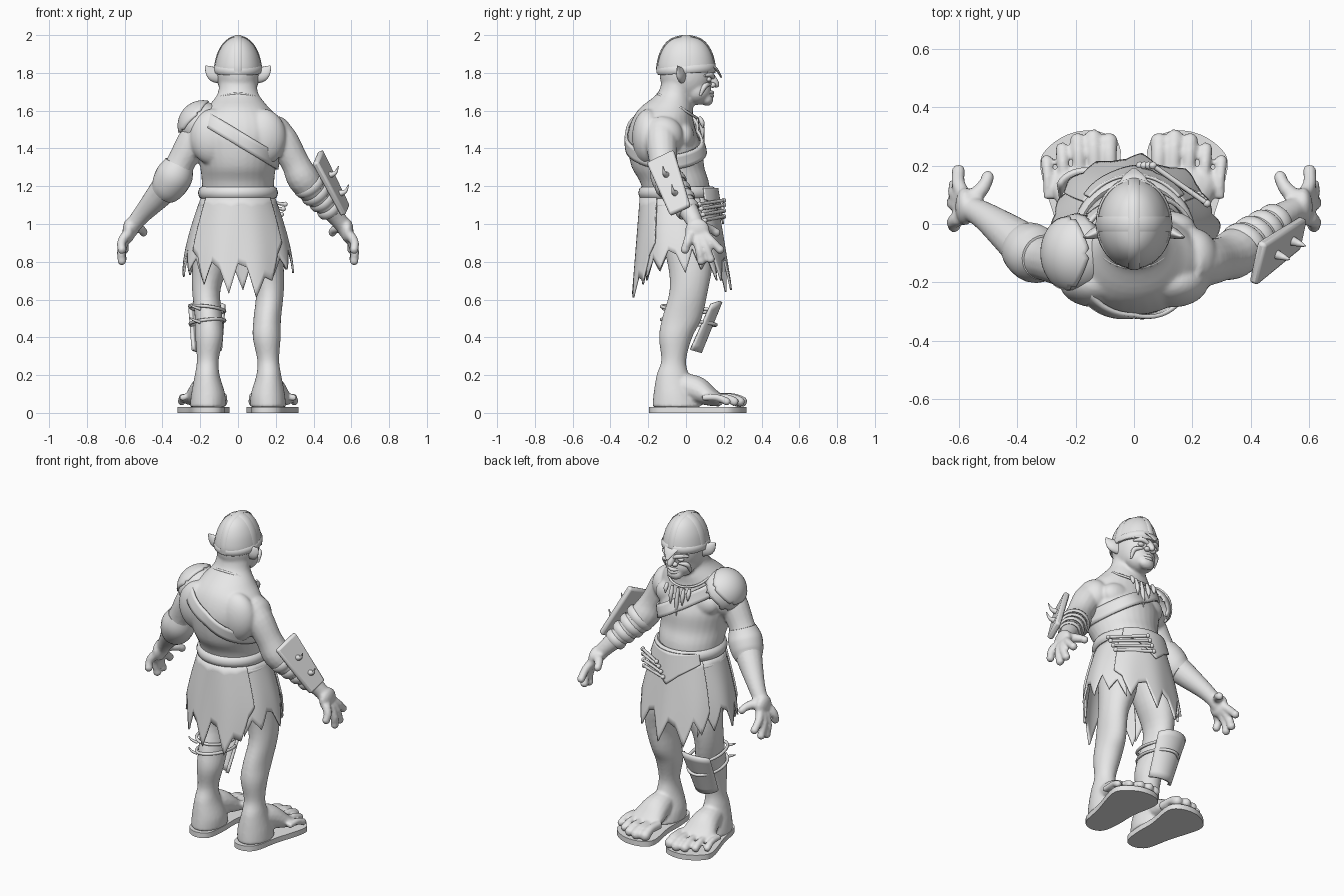
import bpy, bmesh, math
from mathutils import Vector, Matrix

cube = bpy.data.objects.get("Cube")
if cube:
    bpy.data.objects.remove(cube)

grey = bpy.data.materials.new("plain_grey")
grey.use_nodes = True
grey.diffuse_color = (.8, .8, .8, 1)
grey.node_tree.nodes["Principled BSDF"].inputs["Base Color"].default_value = (.8, .8, .8, 1)
X, Y, Z = Vector((1, 0, 0)), Vector((0, 1, 0)), Vector((0, 0, 1))


def finish(name, bm, thickness=0, voxel=0, bevel=0, angle=50):
    """Turn a bmesh into a smooth-shaded object."""
    bmesh.ops.recalc_face_normals(bm, faces=bm.faces)
    mesh = bpy.data.meshes.new(name)
    bm.to_mesh(mesh)
    bm.free()
    mesh.materials.append(grey)
    mesh.polygons.foreach_set("use_smooth", [True] * len(mesh.polygons))
    mesh.set_sharp_from_angle(angle=math.radians(angle))
    ob = bpy.data.objects.new(name, mesh)
    bpy.context.scene.collection.objects.link(ob)
    if thickness:
        mod = ob.modifiers.new("thickness", "SOLIDIFY")
        mod.thickness, mod.offset = thickness, 0
    if bevel:
        mod = ob.modifiers.new("bevel", "BEVEL")
        mod.width, mod.segments = bevel, 2
    if voxel:
        mod = ob.modifiers.new("merge", "REMESH")
        mod.mode, mod.voxel_size, mod.use_smooth_shade = "VOXEL", voxel, True
        mod = ob.modifiers.new("soften", "SMOOTH")
        mod.factor, mod.iterations = .5, 4
    return ob


def resample(rows, steps=4, closed=False):
    """Smooth interpolation through rows of numbers."""
    n, out = len(rows), []
    pick = (lambda i: rows[i % n]) if closed else (lambda i: rows[min(max(i, 0), n - 1)])
    for i in range(n if closed else n - 1):
        for k in range(steps):
            t = k / steps
            out.append([b + t / 2 * (c - a + t * (2 * a - 5 * b + 4 * c - d + t * (3 * (b - c) + d - a)))
                        for a, b, c, d in zip(pick(i - 1), pick(i), pick(i + 1), pick(i + 2))])
    return out if closed else out + [list(rows[-1])]


def sweep(bm, rows, ref=None, level=False, closed=False, side=1, n=16, steps=4):
    """Skin elliptical rings (x, y, z, radius, [radius along ref]) along a path."""
    rows = rows if closed else resample(rows, steps)
    pts = [Vector((side * r[0], r[1], r[2])) for r in rows]
    chord = pts[-1] - pts[0]
    if ref is None:
        ref = min((X, Y, Z), key=lambda a: abs(a.dot(chord)))
    rings, m = [], len(pts)
    for i, (p, r) in enumerate(zip(pts, rows)):
        u, v = X, Y
        if not level:
            t = pts[(i + 1) % m] - pts[i - 1] if closed else pts[min(i + 1, m - 1)] - pts[max(i - 1, 0)]
            u = t.cross(ref).normalized()
            v = u.cross(t).normalized()
        turn = [math.tau * k / n for k in range(n)]
        rings.append([bm.verts.new(p + u * math.cos(a) * r[3] + v * math.sin(a) * r[-1]) for a in turn])
    for i in range(m if closed else m - 1):
        a, b = rings[i], rings[(i + 1) % m]
        for k in range(n):
            bm.faces.new((a[k - 1], a[k], b[k], b[k - 1]))
    if not closed:
        bm.faces.new(rings[0])
        bm.faces.new(rings[-1])


def loop(bm, centre, rx, ry, thick, height, axis=Z):
    """Closed band or cord around an axis."""
    axis = Vector(axis).normalized()
    e1 = (X - axis * axis.x).normalized()
    e2 = axis.cross(e1)
    rows = []
    for k in range(40):
        a = math.tau * k / 40
        rows.append([*(Vector(centre) + e1 * rx * math.cos(a) + e2 * ry * math.sin(a)), thick, height])
    sweep(bm, rows, ref=axis, closed=True, n=8)


def ball(bm, centre, size, turn=Matrix()):
    m = Matrix.Translation(centre) @ turn.to_4x4() @ Matrix.Diagonal((*size, 1))
    return bmesh.ops.create_icosphere(bm, subdivisions=4, radius=1, matrix=m)["verts"]


def sheet(name, fn, nu, nv, thickness, closed=False):
    """Thin cloth or hide from a function of u and v."""
    bm = bmesh.new()
    grid = [[bm.verts.new(fn(i / nu, j / nv)) for j in range(nv + 1)] for i in range(nu if closed else nu + 1)]
    for i in range(nu):
        a, b = grid[i], grid[(i + 1) % len(grid)]
        for j in range(nv):
            bm.faces.new((a[j], b[j], b[j + 1], a[j + 1]))
    return finish(name, bm, thickness)


# Body: torso, head, limbs, hands and feet merged into one skin
torso = [(0, -.04, 1.02, .18, .17), (0, -.055, 1.2, .19, .18), (0, -.095, 1.3, .2, .192),
         (0, -.11, 1.4, .222, .198), (0, -.125, 1.48, .235, .183), (0, -.122, 1.56, .215, .16),
         (0, -.1, 1.62, .16, .138), (0, -.06, 1.69, .108, .092), (0, -.03, 1.76, .1, .098)]
arm = [(.17, -.13, 1.51, .085), (.235, -.13, 1.44, .085), (.3, -.12, 1.33, .075), (.345, -.1, 1.24, .085),
       (.42, -.04, 1.15, .07), (.5, .02, 1.06, .051), (.55, .05, 1, .043), (.575, .065, .96, .042)]
leg = [(.1, -.02, 1, .11, .14), (.14, .02, .8, .1, .12), (.168, .015, .65, .075, .102),
       (.155, -.022, .5, .073, .105), (.152, -.055, .4, .074, .088), (.16, -.065, .28, .058, .066),
       (.163, -.07, .2, .066, .086), (.158, -.06, .1, .09, .112), (.16, -.05, .03, .095, .128)]
foot = [(.165, -.06, .155, .06, .06), (.17, .05, .125, .085, .072), (.178, .13, .085, .105, .05),
        (.185, .19, .06, .115, .028)]
fingers = [((.575, .09, .955), (.6, .18, .865)), ((.59, .085, .93), (.612, .13, .815)),
           ((.595, .06, .92), (.615, .08, .805)), ((.595, .02, .94), (.615, -.005, .865))]
bm = bmesh.new()
sweep(bm, torso, level=True, n=32)
for s in (1, -1):
    sweep(bm, arm, side=s)
    ball(bm, (s * .205, -.12, 1.465), (.085, .105, .105))
    ball(bm, (s * .11, -.01, 1.46), (.1, .055, .075))
    ball(bm, (s * .13, -.2, 1.46), (.125, .085, .15))
    ball(bm, (s * .578, .06, .965), (.033, .065, .065))
    sweep(bm, leg, level=True, side=s, n=24)
    sweep(bm, foot, ref=Z, side=s)
    for a, b in fingers:
        mid = (Vector(a) + Vector(b)) / 2 + X * .012
        sweep(bm, [(*a, .027), (*mid, .024), (*b, .022)], side=s, n=10)
        ball(bm, (s * b[0], *b[1:]), (.024, .024, .024))
    sweep(bm, [(.56, .08, .985, .03), (.52, .12, .975, .026), (.5, .155, .96, .021)], side=s, n=10)
    ball(bm, (s * .5, .16, .955), (.023, .023, .023))
    for k, tip in enumerate((.28, .295, .285, .255, .215)):
        x, r = .08 + .053 * k, .032 - .0025 * k
        sweep(bm, [(x, tip - .13, .08, r * .8), (x + .004, tip - .05, .082, r * .8), (x + .006, tip, .06, r)], side=s)
        ball(bm, (s * (x + .006), tip, .06), (r, r, r))
ball(bm, (0, 0, 1.8), (.115, .14, .16))
ball(bm, (0, .055, 1.705), (.09, .08, .075))
ball(bm, (0, .11, 1.66), (.05, .035, .035))
finish("body", bm, voxel=.009)

# Face: nose, brows, eyes, lips and pointed ears
bm = bmesh.new()
sweep(bm, [(0, .12, 1.8, .018), (0, .145, 1.76, .022), (0, .162, 1.735, .016), (0, .168, 1.725, .006)])
for s in (1, -1):
    ball(bm, (s * .022, .142, 1.735), (.018, .016, .014))
    ball(bm, (s * .048, .12, 1.765), (.02, .015, .013))
    sweep(bm, [(.015, .142, 1.775, .01), (.05, .133, 1.79, .014), (.09, .1, 1.785, .006)], side=s)
    sweep(bm, [(.04, .13, 1.74, .006), (.08, .1, 1.73, .014), (.085, .075, 1.68, .006)], side=s)
for z in (1.678, 1.695):
    sweep(bm, [(-.06, .095, z + .01, .005), (0, .138, z, .011), (.06, .095, z + .01, .005)])
finish("face_features", bm)
bm = bmesh.new()
for s in (1, -1):
    sweep(bm, [(.095, -.02, 1.785, .025, .042), (.13, -.03, 1.795, .02, .04), (.155, -.04, 1.817, .01, .024),
               (.172, -.045, 1.838, .002, .003)], ref=Z, side=s)
finish("ears", bm)

# Helmet with rim, crossed bands and peaked nose guard
bm = bmesh.new()
dome = [(0, 0, 1.8, .125, .15), (0, 0, 1.84, .122, .151), (0, 0, 1.9, .107, .136),
        (0, 0, 1.95, .08, .108), (0, 0, 1.98, .047, .07), (0, 0, 1.994, .012, .018)]
sweep(bm, dome, level=True, n=40)
loop(bm, (0, .002, 1.818), .124, .149, .007, .02, axis=(0, -.07, 1))
over = dome + [(r[0], r[1], r[2], -r[3], -r[4]) for r in dome[::-1]]
sweep(bm, [(0, r[4], r[2], .006, .02) for r in over], ref=X, n=8)
sweep(bm, [(r[3], 0, r[2], .004, .025) for r in over], ref=Y, n=8)
sweep(bm, [(0, .12, 1.845, .01, .055), (0, .16, 1.82, .008, .04), (0, .188, 1.775, .004, .008)], ref=X)
finish("helmet", bm)

# Sandal soles
outline = [(.09, -.165), (.16, -.195), (.23, -.15), (.265, 0), (.32, .19), (.29, .265),
           (.2, .315), (.1, .31), (.045, .25), (.07, .08), (.07, -.05)]
bm = bmesh.new()
for s in (1, -1):
    face = bm.faces.new([bm.verts.new((s * x, y, 0)) for x, y in resample(outline, closed=True)])
    top = bmesh.ops.extrude_face_region(bm, geom=[face])["geom"]
    bmesh.ops.translate(bm, vec=Z * .032, verts=[v for v in top if isinstance(v, bmesh.types.BMVert)])
finish("sandal_soles", bm)

# Torn skirt panels and belt
def skirt_panel(name, facing, half, bottoms, lift, top=1.14):
    def point(u, v):
        f = u * (len(bottoms) - 1)
        i = min(int(f), len(bottoms) - 2)
        low = bottoms[i] + (bottoms[i + 1] - bottoms[i]) * (f - i)
        z = top + (low - top) * v
        k = (1.14 - z) / .45
        a = math.radians(facing + half * (2 * u - 1))
        flare = lift + .004 * k * math.sin(9 * a)
        wide = .1 * math.sin(min(k, 1) * math.pi / 2)
        return ((.192 + wide + flare) * math.cos(a),
                -.04 + .015 * k + (.188 + .055 * k + flare) * math.sin(a), z)
    sheet(name, point, 8 * (len(bottoms) - 1), 10, .01)


skirt_panel("skirt_back", -90, 55, (.86, .82, .68, .8, .76, .63, .79, .77, .61, .72, .7, .84, .9), .012)
skirt_panel("skirt_front", 90, 55, (.88, .84, .7, .8, .82, .65, .78, .75, .64, .8, .72, .85), .012)
skirt_panel("skirt_side_a", 0, 50, (.72, .82, .76, .86, .84, .74, .87, .76, .82, .7), 0)
skirt_panel("skirt_side_b", 180, 50, (.7, .83, .73, .86, .83, .72, .85, .75, .82, .7), 0)
skirt_panel("belt_cloth", 90, 50, (1.13, 1.11, 1.07, 1, 1.06, 1.1, 1.13), .026, 1.19)
bm = bmesh.new()
loop(bm, (0, -.045, 1.165), .19, .186, .022, .034)
loop(bm, (0, -.04, 1.1), .203, .201, .008, .012)
finish("belt", bm)

# Bone sticks tucked at the belt
bm = bmesh.new()
for k, z in enumerate((1.04, 1.07, 1.1, 1.125)):
    a, b = Vector((.02 + .015 * k, .2, z)), Vector((.22 + .01 * k, .1 - .01 * k, z - .02))
    sweep(bm, [(*a, .009), (*b, .009)], n=8)
    for p in (a, b):
        ball(bm, p, (.013, .013, .013))
finish("belt_sticks", bm)

# Diagonal strap following the torso
def strap_point(u, v):
    a, rows, x = math.tau * u, resample(torso), 0
    for _ in range(6):
        z = 1.455 - .6 * x + .085 * (v - .5)
        r = min(rows, key=lambda q: abs(q[2] - z))
        i = max(1, rows.index(r))
        lo, hi = (rows[i - 1], rows[i]) if r[2] > z else (rows[i], rows[min(i + 1, len(rows) - 1)])
        t = (z - lo[2]) / max(hi[2] - lo[2], .001)
        _, cy, _, rx, ry = [p + (q - p) * t for p, q in zip(lo, hi)]
        x = (rx + .008) * math.cos(a)
    bulge = (.03 if math.sin(a) > 0 else .015) * abs(math.sin(a) * math.sin(2 * a))
    return (x, cy + (ry + .006 + bulge) * math.sin(a), z)


sheet("chest_strap", strap_point, 64, 4, .014, closed=True)

# Layered shoulder pad
for name, cut, size in (("shoulder_pad", 0, 1), ("shoulder_pad_top", .5, 1.07)):
    bm = bmesh.new()
    turn = Matrix.Rotation(math.radians(-48), 3, "Y")
    centre = Vector((-.185, -.1, 1.52))
    verts = ball(bm, centre, (.12 * size, .13 * size, .12 * size), turn)
    low = [v for v in verts if (turn.inverted() @ (v.co - centre)).z < cut * .12]
    bmesh.ops.delete(bm, geom=low, context="VERTS")
    finish(name, bm, .014)

# Necklace cord with teeth
bm = bmesh.new()
loop(bm, (0, -.045, 1.625), .135, .122, .007, .007, axis=(0, .13, .21))
for x, drop in ((-.075, .07), (-.035, .1), (.005, .17), (.045, .11), (.08, .06)):
    z = 1.555 + 2 * x * x
    sweep(bm, [(x, .07, z, .008), (x, .085, z - drop / 2, .013), (x, .09, z - drop, .002)], n=8)
finish("tooth_necklace", bm)

# Forearm wraps and the elbow cuff on the other arm
bm = bmesh.new()
for x, y, z, r in ((.375, -.08, 1.21, .08), (.41, -.05, 1.165, .073), (.445, -.022, 1.125, .065), (.48, .005, 1.08, .057)):
    loop(bm, (x, y, z), r, r, .009, .024, axis=(.45, .4, -.6))
finish("forearm_wraps", bm)
bm = bmesh.new()
sweep(bm, [(-.31, -.115, 1.32, .078), (-.335, -.105, 1.26, .098), (-.37, -.08, 1.2, .092), (-.395, -.06, 1.17, .076)], n=24)
finish("elbow_cuff", bm)

# Spiked arm plate
along = Vector((.43, .31, -.84)).normalized()
out = Vector((.85, -.35, .35))
out = (out - along * out.dot(along)).normalized()
across = out.cross(along)
centre = Vector((.495, -.083, 1.213))
frame = Matrix((along, across, out)).transposed().to_4x4()
bm = bmesh.new()
bmesh.ops.create_cube(bm, size=1, matrix=Matrix.Translation(centre) @ frame @ Matrix.Diagonal((.34, .16, .035, 1)))
for v in bm.verts:
    if (v.co - centre).dot(along) > 0:
        v.co -= across * (v.co - centre).dot(across) * .25
finish("arm_plate", bm, bevel=.012, angle=30)
bm = bmesh.new()
for f, g in ((-.05, 0), (.07, .01)):
    p = centre + along * f + across * g + out * .012
    q, e = p + out * .035, p + out * .055 + Z * .03
    sweep(bm, [(*p, .018), (*q, .01), (*e, .002)], n=10)
finish("plate_spikes", bm)

# Shin guard tied with cords
def guard_point(u, v):
    a = math.radians(15 + 150 * u)
    return (-.165 + (.095 - .02 * v) * math.cos(a), .115 - .11 * v + .07 * math.sin(a),
            .57 - .23 * v + .02 * math.sin(a) * (1 - 2 * v))


sheet("shin_guard", guard_point, 16, 8, .018)
bm = bmesh.new()
for z, tilt in ((.55, .12), (.48, -.1)):
    loop(bm, (-.162, .015, z), .092, .145, .009, .009, axis=(tilt, .1, 1))
    sweep(bm, [(-.2, -.115, z, .009), (-.23, -.125, z + .01, .007), (-.258, -.12, z + .025, .003)], n=8)
finish("shin_cords", bm)
